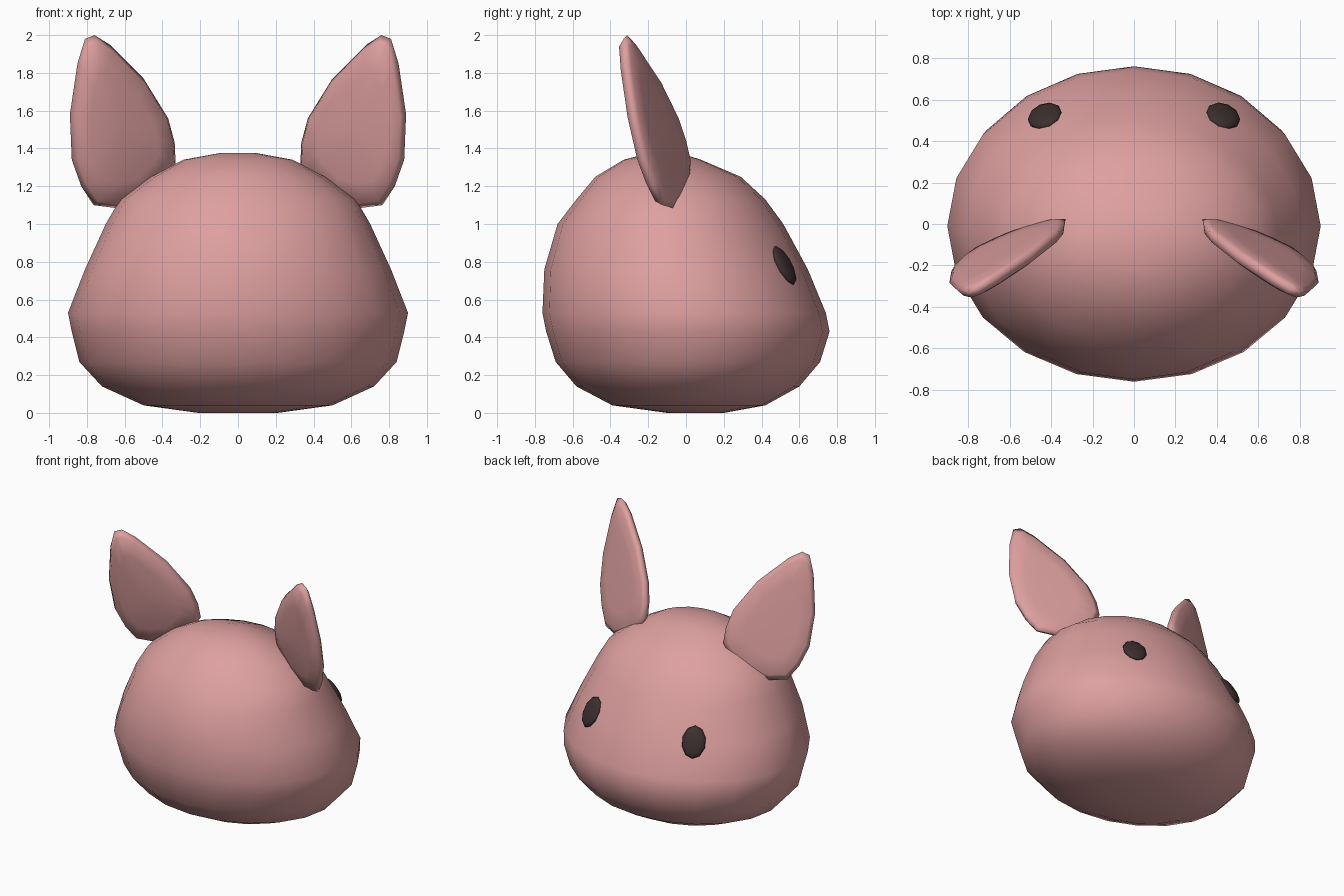
import bpy, bmesh, math
from mathutils import Vector

cube = bpy.data.objects.get("Cube")
if cube:
    bpy.data.objects.remove(cube, do_unlink=True)


def material(name, color):
    m = bpy.data.materials.new(name)
    m.use_nodes = True
    m.diffuse_color = color
    m.node_tree.nodes["Principled BSDF"].inputs["Base Color"].default_value = color
    return m


PINK = material("dusty pink", (0.73, 0.35, 0.35, 1))
DARK = material("dark brown", (0.045, 0.028, 0.028, 1))


def finish(name, bm, mat):
    """Turn a bmesh into a smooth-shaded object."""
    bmesh.ops.recalc_face_normals(bm, faces=bm.faces[:])
    mesh = bpy.data.meshes.new(name)
    bm.to_mesh(mesh)
    bm.free()
    mesh.materials.append(mat)
    mesh.shade_smooth()
    obj = bpy.data.objects.new(name, mesh)
    bpy.context.collection.objects.link(obj)
    return obj


def loft(name, rings, mat):
    """Skin a stack of equal-length closed rings and cap both ends."""
    bm = bmesh.new()
    loops = [[bm.verts.new(p) for p in ring] for ring in rings]
    for a, b in zip(loops, loops[1:]):
        for i in range(len(a)):
            j = (i + 1) % len(a)
            bm.faces.new((a[i], a[j], b[j], b[i]))
    for end in (loops[0], loops[-1]):
        bmesh.ops.poke(bm, faces=[bm.faces.new(end)])
    return finish(name, bm, mat)


# Head: elliptical sections as (height, half width, back, front)
SECTIONS = [
    (0.0, 0.21, -0.1, 0.2), (0.04, 0.5, -0.39, 0.42), (0.14, 0.72, -0.58, 0.6),
    (0.27, 0.84, -0.69, 0.71), (0.43, 0.88, -0.74, 0.76), (0.53, 0.9, -0.76, 0.74),
    (0.76, 0.81, -0.75, 0.645), (1.0, 0.7, -0.68, 0.515), (1.13, 0.625, -0.58, 0.42),
    (1.25, 0.46, -0.48, 0.29), (1.34, 0.29, -0.33, 0.08), (1.375, 0.1, -0.2, -0.03),
]
SIDES = 20
rings = []
for z, half, back, front in SECTIONS:
    mid, depth = (front + back) / 2, (front - back) / 2
    angles = [math.tau * i / SIDES for i in range(SIDES)]
    rings.append([(half * math.cos(t), mid + depth * math.sin(t), z) for t in angles])
head = loft("head", rings, PINK)

# Ears: leaf outline in x and z, laid on a slanted plane, thicker behind
OUTLINE = [
    (0.76, 2.0), (0.81, 1.98), (0.85, 1.85), (0.89, 1.58), (0.88, 1.34), (0.83, 1.2),
    (0.765, 1.1), (0.65, 1.085), (0.5, 1.12), (0.37, 1.25), (0.33, 1.32), (0.335, 1.43),
    (0.37, 1.56), (0.5, 1.77), (0.68, 1.95),
]
LAYERS = [(0.1, 0.025), (0.6, 0.025), (0.9, 0.02), (1, 0), (0.93, -0.04), (0.65, -0.065), (0.1, -0.075)]
CENTER = Vector((0.66, 1.5))
NORMAL = Vector((0.45, 1, 0.21)).normalized()


def ear_point(p, scale, offset):
    x, z = CENTER + (Vector(p) - CENTER) * scale
    return Vector((x, 0.45 - 0.45 * x - 0.21 * z, z)) + NORMAL * offset


ear_rings = [[ear_point(p, s, d) for p in OUTLINE] for s, d in LAYERS]
for side, sign in (("left", 1), ("right", -1)):
    mirrored = [[(sign * p.x, p.y, p.z) for p in ring] for ring in ear_rings]
    loft(side + "_ear", mirrored, PINK)

# Eyes: flattened balls seated on the head surface
for side, sign in (("left", 1), ("right", -1)):
    hit, spot, normal, face = head.closest_point_on_mesh(Vector((sign * 0.43, 0.52, 0.78)))
    bm = bmesh.new()
    bmesh.ops.create_uvsphere(bm, u_segments=10, v_segments=8, radius=1)
    bmesh.ops.scale(bm, vec=(0.085, 0.115, 0.03), verts=bm.verts[:])
    eye = finish(side + "_eye", bm, DARK)
    eye.rotation_euler = normal.to_track_quat("Z", "Y").to_euler()
    eye.location = spot
